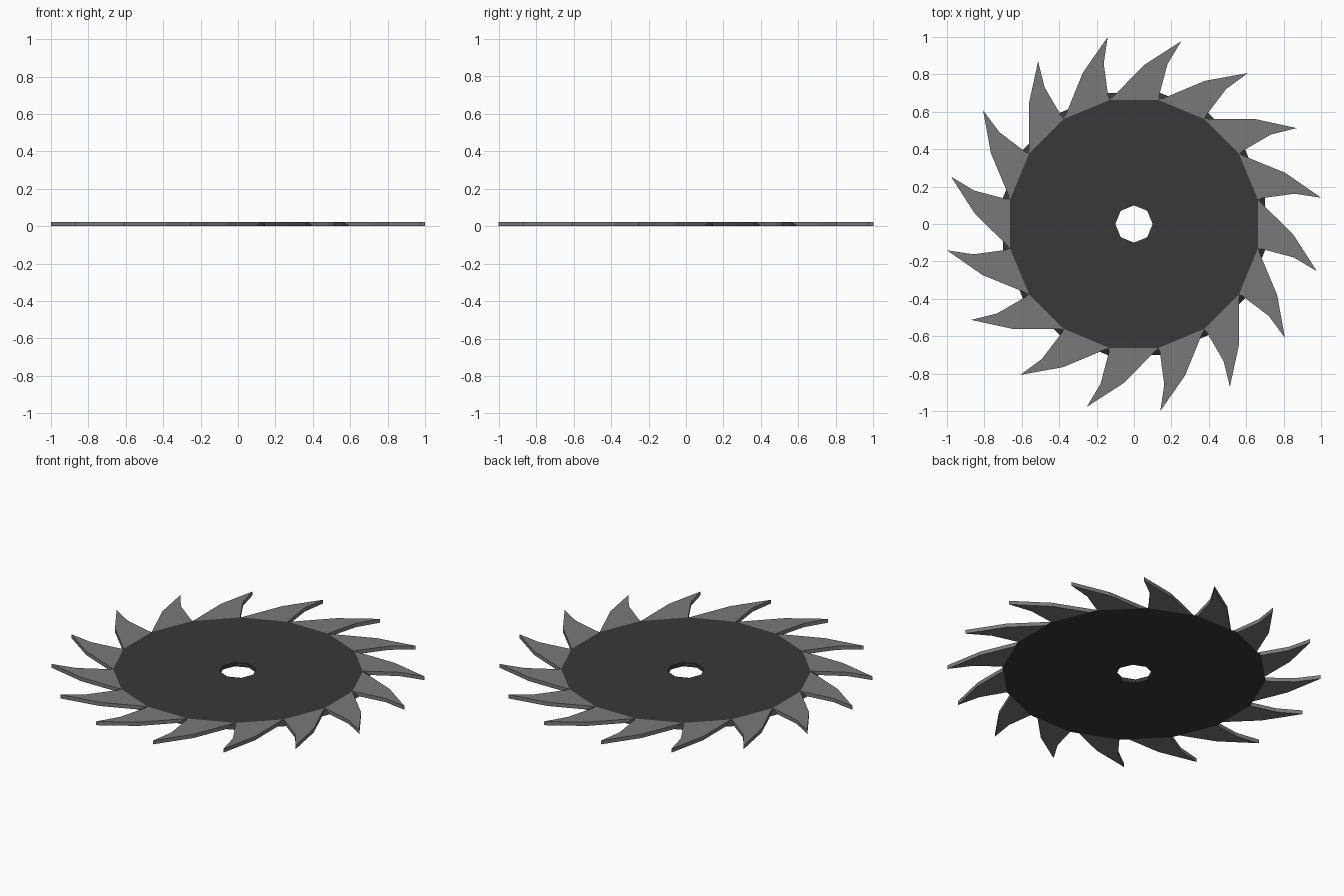
import bpy, bmesh, math
from mathutils import Matrix

if "Cube" in bpy.data.objects:
    bpy.data.objects.remove(bpy.data.objects["Cube"])

N = 16            # teeth and disc sides
H = 0.023         # blade thickness


def material(name, v):
    m = bpy.data.materials.new(name)
    m.diffuse_color = (v, v, v, 1)
    m.use_nodes = True
    m.node_tree.nodes["Principled BSDF"].inputs["Base Color"].default_value = m.diffuse_color
    return m


def make_object(name, bm, mat):
    bmesh.ops.recalc_face_normals(bm, faces=bm.faces)
    me = bpy.data.meshes.new(name)
    bm.to_mesh(me)
    bm.free()
    me.materials.append(mat)
    ob = bpy.data.objects.new(name, me)
    bpy.context.collection.objects.link(ob)
    return ob


def ring(bm, r, z, sides, offset):
    return [bm.verts.new((r * math.cos(offset + 2 * math.pi * i / N),
                          r * math.sin(offset + 2 * math.pi * i / N), z))
            for i in range(N)] if sides == N else \
           [bm.verts.new((r * math.cos(offset + 2 * math.pi * i / sides),
                          r * math.sin(offset + 2 * math.pi * i / sides), z))
            for i in range(sides)]


dark = material("dark steel", 0.040)
light = material("grey steel", 0.190)

# Disc: sixteen-sided, bevelled rim, octagonal arbor hole
bm = bmesh.new()
half = math.pi / N
bottom, top = ring(bm, 0.715, 0, N, half), ring(bm, 0.675, H, N, half)
hole_b, hole_t = ring(bm, 0.1, 0, 8, 0), ring(bm, 0.1, H, 8, 0)
for a, b in ((bottom, top), (hole_b, hole_t)):
    n = len(a)
    for i in range(n):
        j = (i + 1) % n
        bm.faces.new((a[i], a[j], b[j], b[i]))
# Flat faces between rim and hole: two rim sides to each hole side
for rim, hole in ((bottom, hole_b), (top, hole_t)):
    for i in range(8):
        j = (i + 1) % 8
        k = 2 * i
        bm.faces.new((hole[i], rim[k - 1], rim[k]))
        bm.faces.new((hole[i], rim[k], hole[j]))
        bm.faces.new((hole[j], rim[k], rim[k + 1]))
make_object("blade_disc", bm, dark)

# Teeth: one curved hook profile repeated around the rim
profile = [(-0.131, 0.662), (0.131, 0.662), (0.134, 0.685),
           (0.179, 0.855), (0.253, 0.978), (0.057, 0.852)]
bm = bmesh.new()
for i in range(N):
    rot = Matrix.Rotation(2 * math.pi * i / N, 3, 'Z')
    low = [bm.verts.new((x, y, 0.0006)) for x, y in profile]
    high = [bm.verts.new((x, y, H)) for x, y in profile]
    bmesh.ops.rotate(bm, verts=low + high, cent=(0, 0, 0), matrix=rot)
    bm.faces.new(low[::-1])
    bm.faces.new(high)
    for a in range(len(profile)):
        b = (a + 1) % len(profile)
        bm.faces.new((low[a], low[b], high[b], high[a]))
make_object("saw_teeth", bm, light)
